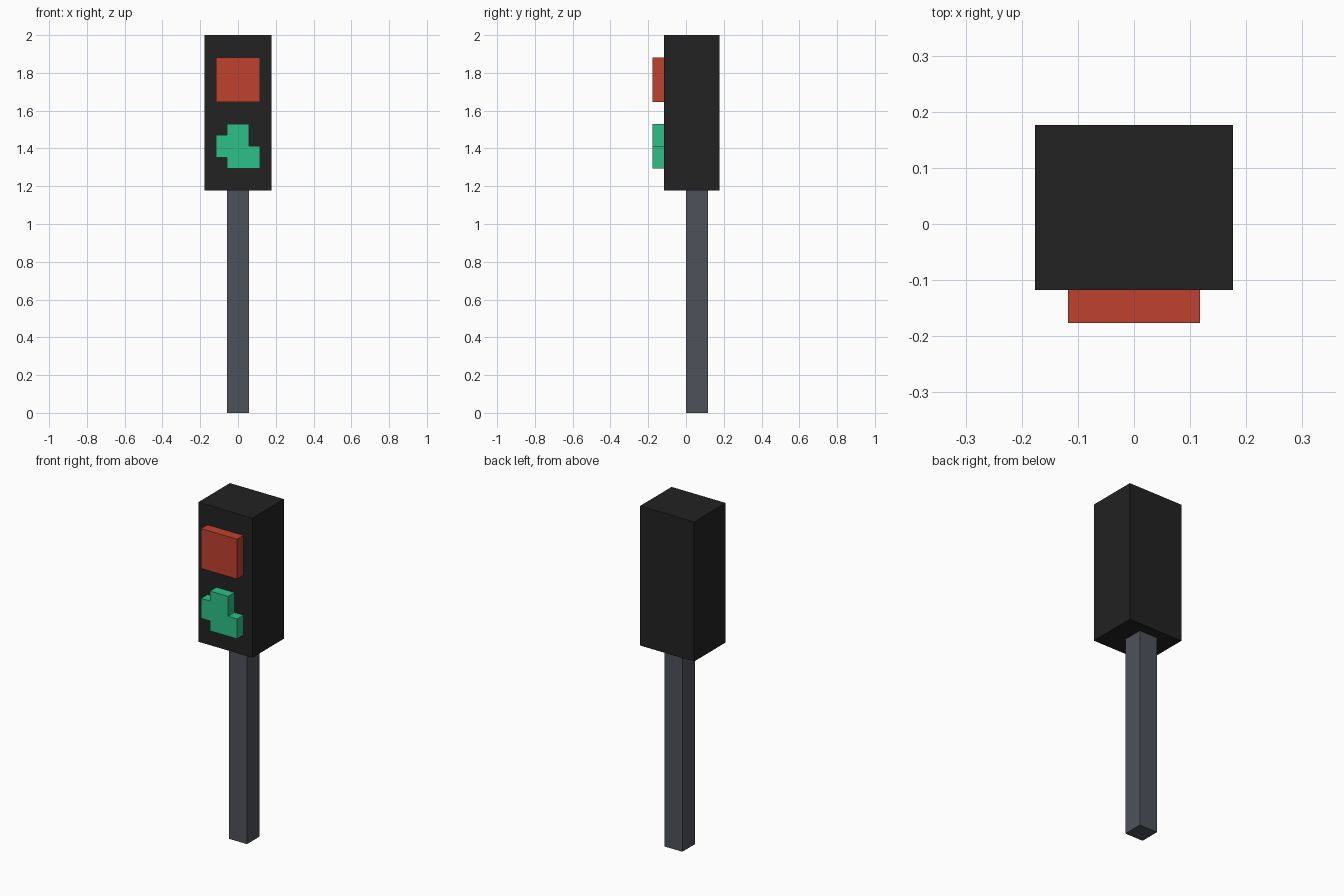
import bpy
import bmesh
from mathutils import Vector

if "Cube" in bpy.data.objects:
    bpy.data.objects.remove(bpy.data.objects["Cube"])

U = 2 / 34  # one block of the model


def material(name, rgb):
    mat = bpy.data.materials.new(name)
    mat.use_nodes = True
    color = (*rgb, 1)
    mat.diffuse_color = color
    mat.node_tree.nodes["Principled BSDF"].inputs["Base Color"].default_value = color
    return mat


def prism(name, profile, front, back, mat):
    """Extrude an x-z outline, given in blocks, from front to back."""
    bm = bmesh.new()
    face = bm.faces.new([bm.verts.new((x * U, front * U, z * U)) for x, z in profile])
    new = bmesh.ops.extrude_face_region(bm, geom=[face])["geom"]
    verts = [g for g in new if isinstance(g, bmesh.types.BMVert)]
    bmesh.ops.translate(bm, verts=verts, vec=Vector((0, (back - front) * U, 0)))
    bmesh.ops.recalc_face_normals(bm, faces=bm.faces)
    mesh = bpy.data.meshes.new(name)
    bm.to_mesh(mesh)
    bm.free()
    mesh.materials.append(mat)
    obj = bpy.data.objects.new(name, mesh)
    bpy.context.collection.objects.link(obj)
    return obj


def rect(half_width, low, high):
    return [(-half_width, low), (half_width, low), (half_width, high), (-half_width, high)]


black = material("housing black", (0.016, 0.016, 0.016))
grey = material("pole grey", (0.076, 0.084, 0.102))
red = material("stop red", (0.52, 0.053, 0.026))
green = material("walk green", (0.027, 0.527, 0.246))

# Pole and signal box
prism("pole", rect(1, 0, 20), 0, 2, grey)
prism("housing", rect(3, 20, 34), -2, 3, black)

# Square stop lamp
prism("stop_lamp", rect(2, 28, 32), -3, -2, red)

# Walk lamp: upright body with an arm on one side and a foot on the other
walk = [(-1, 22), (2, 22), (2, 24), (1, 24), (1, 26),
        (-1, 26), (-1, 25), (-2, 25), (-2, 23), (-1, 23)]
prism("walk_lamp", walk, -3, -2, green)
